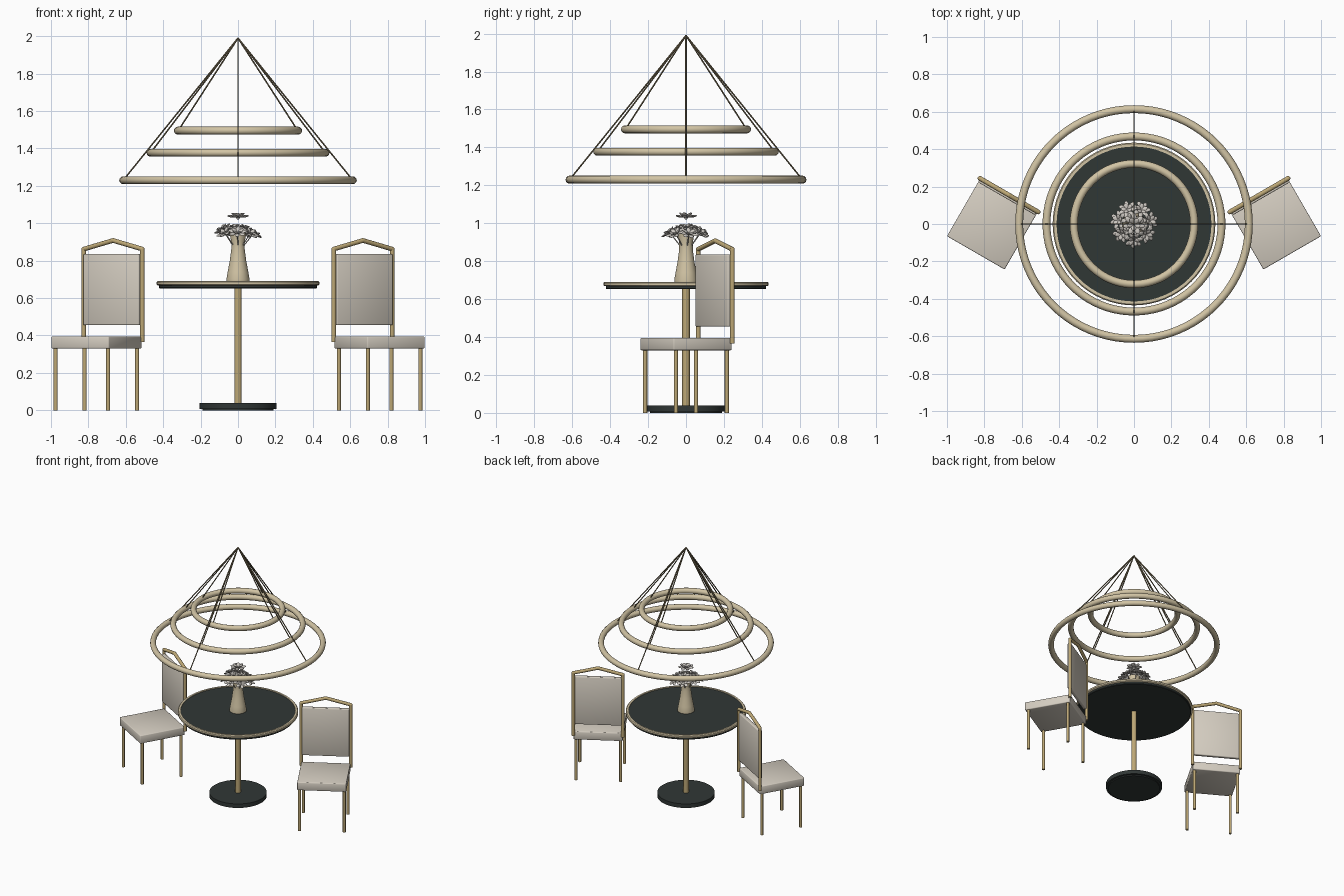
import bpy, bmesh, math, random
from mathutils import Vector, Matrix

if "Cube" in bpy.data.objects:
    bpy.data.objects.remove(bpy.data.objects["Cube"])

random.seed(4)


def mat(name, c):
    m = bpy.data.materials.new(name)
    m.diffuse_color = (*c, 1)
    m.use_nodes = True
    m.node_tree.nodes["Principled BSDF"].inputs["Base Color"].default_value = m.diffuse_color
    return m


GOLD = mat("gold", (0.51, 0.39, 0.18))
TAN = mat("pale_gold", (0.64, 0.55, 0.37))
DARK = mat("dark_stone", (0.03, 0.038, 0.036))
CREAM = mat("cream_fabric", (0.66, 0.61, 0.53))
PETAL = mat("petal", (0.60, 0.57, 0.53))
WIRE = mat("wire", (0.20, 0.16, 0.09))


def finish(name, bm, material, angle=40, world=Matrix()):
    bmesh.ops.recalc_face_normals(bm, faces=bm.faces)
    me = bpy.data.meshes.new(name)
    bm.to_mesh(me)
    bm.free()
    ob = bpy.data.objects.new(name, me)
    bpy.context.collection.objects.link(ob)
    me.materials.append(material)
    ob.matrix_world = world
    bpy.ops.object.select_all(action='DESELECT')
    ob.select_set(True)
    bpy.context.view_layer.objects.active = ob
    bpy.ops.object.shade_smooth_by_angle(angle=math.radians(angle))
    return ob


def lathe(name, profile, material, closed=False, steps=64):
    """Spin an (r, z) profile about the z axis."""
    bm = bmesh.new()
    vs = [bm.verts.new((r, 0, z)) for r, z in profile]
    es = [bm.edges.new(p) for p in zip(vs, vs[1:])]
    if closed:
        es.append(bm.edges.new((vs[-1], vs[0])))
    bmesh.ops.spin(bm, geom=vs + es, axis=(0, 0, 1), cent=(0, 0, 0),
                   angle=math.tau, steps=steps)
    bmesh.ops.remove_doubles(bm, verts=bm.verts, dist=1e-5)
    return finish(name, bm, material)


def ring(name, R, r, z, material):
    pts = [(R + r * math.cos(a), z + r * math.sin(a))
           for a in (math.tau * i / 12 for i in range(12))]
    return lathe(name, pts, material, closed=True, steps=80)


def rod(bm, a, b, r, sides=12):
    a, b = Vector(a), Vector(b)
    m = Matrix.Translation((a + b) / 2) @ (b - a).to_track_quat('Z', 'Y').to_matrix().to_4x4()
    bmesh.ops.create_cone(bm, cap_ends=True, segments=sides, radius1=r, radius2=r,
                          depth=(b - a).length, matrix=m)


def box(bm, lo, hi, bevel):
    lo, hi = Vector(lo), Vector(hi)
    bmesh.ops.create_cube(bm, size=1, matrix=Matrix.Translation((lo + hi) / 2)
                          @ Matrix.Diagonal((*(hi - lo), 1)))
    bmesh.ops.bevel(bm, geom=bm.edges[:], offset=bevel, segments=2, affect='EDGES', profile=0.5)


# Pendant light: three rings, each hung by four wires
APEX = (0, 0, 1.99)
for label, R, z in (("large", 0.614, 1.23), ("middle", 0.468, 1.377), ("small", 0.322, 1.495)):
    ring(label + "_light_ring", R, 0.021, z, TAN)
    bm = bmesh.new()
    for k in range(4):
        a = k * math.pi / 2
        rod(bm, APEX, ((R - 0.01) * math.cos(a), (R - 0.01) * math.sin(a), z + 0.012), 0.004, 8)
    finish(label + "_ring_wires", bm, WIRE)

# Table
lathe("table_top", [(0, 0.652), (0.418, 0.652), (0.422, 0.656), (0.422, 0.686), (0, 0.686)], DARK)
lathe("table_rim", [(0.414, 0.668), (0.429, 0.668), (0.435, 0.673), (0.435, 0.685),
                    (0.429, 0.691), (0.414, 0.691)], TAN, closed=True)
lathe("table_base", [(0, 0.008), (0.207, 0.008), (0.207, 0.04), (0, 0.04)], DARK)
lathe("table_foot_pad", [(0, 0), (0.19, 0), (0.19, 0.008), (0, 0.008)], DARK)
lathe("table_stem", [(0.02, 0.038), (0.02, 0.655)], GOLD, steps=24)

# Vase, with a hollow mouth
lathe("vase", [(0, 0.69), (0.061, 0.69), (0.062, 0.70), (0.055, 0.74), (0.044, 0.80),
               (0.036, 0.86), (0.036, 0.90), (0.045, 0.95), (0.040, 0.95),
               (0.031, 0.90), (0.031, 0.84), (0, 0.83)], TAN, steps=32)


# Flowers: petals fanned around each head, in two layers
def flower(bm, pos, normal, size):
    base = Matrix.Translation(pos) @ Vector(normal).to_track_quat('Z', 'Y').to_matrix().to_4x4()
    turn = random.random()
    for count, reach, lift in ((7, 0.62, 10), (5, 0.36, 35)):
        for k in range(count):
            m = (base @ Matrix.Rotation(math.tau * k / count + turn, 4, 'Z')
                 @ Matrix.Rotation(-math.radians(lift), 4, 'Y')
                 @ Matrix.Translation((size * reach, 0, 0))
                 @ Matrix.Diagonal((size * 0.38, size * 0.24, size * 0.10, 1)))
            bmesh.ops.create_uvsphere(bm, u_segments=10, v_segments=6, radius=1, matrix=m)
    bmesh.ops.create_uvsphere(bm, u_segments=8, v_segments=6, radius=size * 0.17, matrix=base)


petals, stems = bmesh.new(), bmesh.new()
flower(petals, (0, 0, 1.03), (0, 0, 1), 0.06)
for k in range(7):
    a = math.tau * k / 7 + 0.2
    c, s = math.cos(a), math.sin(a)
    p = (0.083 * c, 0.083 * s, 0.955 + random.uniform(-0.015, 0.015))
    flower(petals, p, (0.65 * c, 0.65 * s, 1), 0.052)
    rod(stems, (0.015 * c, 0.015 * s, 0.86), p, 0.003, 6)
for k in range(3):
    a = math.tau * k / 3
    p = (0.035 * math.cos(a), 0.035 * math.sin(a), 0.975)
    flower(petals, p, (0.3 * math.cos(a), 0.3 * math.sin(a), 1), 0.04)
    rod(stems, (0, 0, 0.86), p, 0.003, 6)
finish("flower_petals", petals, PETAL)
finish("flower_stems", stems, PETAL)

# Chairs: right one turned 30 degrees, left one mirrored
for side, sx in (("right", 1), ("left", -1)):
    world = Matrix.Translation((0.757 * sx, 0, 0)) @ Matrix.Rotation(math.radians(30 * sx), 4, 'Z')

    bm = bmesh.new()
    box(bm, (-0.178, -0.178, 0.33), (0.178, 0.178, 0.395), 0.006)
    finish(side + "_chair_seat", bm, CREAM, 60, world)

    bm = bmesh.new()
    box(bm, (-0.172, 0.155, 0.455), (0.172, 0.183, 0.835), 0.006)
    finish(side + "_chair_back_panel", bm, CREAM, 60, world)

    bm = bmesh.new()
    for x in (-0.162, 0.162):
        for y in (-0.155, 0.155):
            rod(bm, (x, y, 0), (x, y, 0.335), 0.011)
    finish(side + "_chair_legs", bm, GOLD, 40, world)

    # Back frame: two posts and a peaked top rail with round joints
    bm = bmesh.new()
    peak = (0, 0.178, 0.908)
    for x in (-0.18, 0.18):
        top = (x, 0.178, 0.862)
        rod(bm, (x, 0.178, 0.365), top, 0.0125)
        rod(bm, top, peak, 0.0125)
        bmesh.ops.create_uvsphere(bm, u_segments=12, v_segments=8, radius=0.0125,
                                  matrix=Matrix.Translation(top))
    bmesh.ops.create_uvsphere(bm, u_segments=12, v_segments=8, radius=0.0125,
                              matrix=Matrix.Translation(peak))
    finish(side + "_chair_back_frame", bm, GOLD, 40, world)
